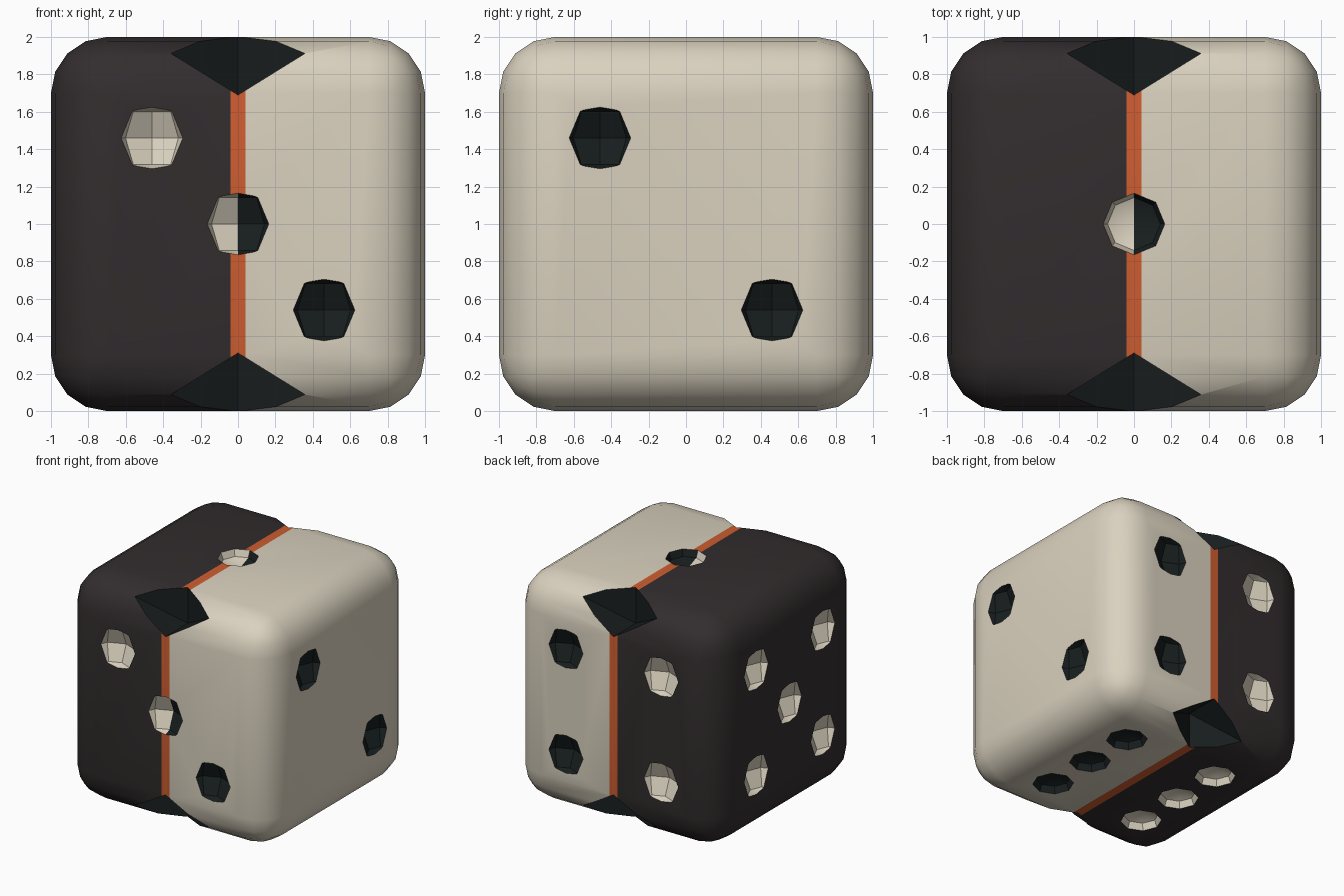
import bpy, bmesh, math
from mathutils import Matrix, Vector

if "Cube" in bpy.data.objects:
    bpy.data.objects.remove(bpy.data.objects["Cube"])

DARK, CREAM, STRIPE, INK = range(4)
mats = []
for name, col in (("dark_half", (0.032, 0.026, 0.027)), ("cream_half", (0.70, 0.64, 0.52)),
                  ("orange_band", (0.62, 0.11, 0.03)), ("ink", (0.009, 0.013, 0.013))):
    m = bpy.data.materials.new(name)
    m.diffuse_color = (*col, 1)
    m.use_nodes = True
    m.node_tree.nodes["Principled BSDF"].inputs["Base Color"].default_value = m.diffuse_color
    mats.append(m)


def make_object(name, bm):
    bmesh.ops.recalc_face_normals(bm, faces=bm.faces[:])
    me = bpy.data.meshes.new(name)
    bm.to_mesh(me)
    bm.free()
    for m in mats:
        me.materials.append(m)
    ob = bpy.data.objects.new(name, me)
    bpy.context.collection.objects.link(ob)
    return ob


# Rounded body, split by colour with a flush orange band in the middle
bm = bmesh.new()
bmesh.ops.create_cube(bm, size=2, matrix=Matrix.Translation((0, 0, 1)))
bmesh.ops.bevel(bm, geom=bm.edges[:], offset=0.3, segments=4, profile=0.5, affect='EDGES')
for x in (-0.04, 0.04):
    bmesh.ops.bisect_plane(bm, geom=bm.verts[:] + bm.edges[:] + bm.faces[:],
                           plane_co=(x, 0, 0), plane_no=(1, 0, 0))
for f in bm.faces:
    x = f.calc_center_median().x
    f.material_index = STRIPE if abs(x) < 0.04 else (CREAM if x > 0 else DARK)
body = make_object("die_body", bm)

# Pip cutters: low-poly balls floating just outside each face
A, B = 0.46, 1.085
pips = [(0, 0, B)]                                                    # top: 1
pips += [(B, -A, A), (B, A, -A)]                                      # right: 2
pips += [(-A, -B, A), (0, -B, 0), (A, -B, -A)]                        # front: 3
pips += [(x, B, z) for x in (-A, A) for z in (-A, A)]                 # back: 4
pips += [(-B, y, z) for y in (-A, A) for z in (-A, A)] + [(-B, 0, 0)]  # left: 5
pips += [(x, y, -B) for x in (-A, A) for y in (-A, 0, A)]             # bottom: 6
bm = bmesh.new()
for p in pips:
    bmesh.ops.create_uvsphere(bm, u_segments=8, v_segments=4, radius=0.2,
                              matrix=Matrix.Translation(Vector(p) + Vector((0, 0, 1))))
for f in bm.faces:
    f.material_index = INK if f.calc_center_median().x > 0 else CREAM
pip_cutter = make_object("pip_cutter", bm)

# Notch cutters: double pyramids on the four edges the band crosses
bm = bmesh.new()
W = 0.31
for sy in (-1, 1):
    for z in (0, 2):
        pts = [(-0.5, 0, 0), (0.5, 0, 0)] + [(0, a, b) for a in (-W, W) for b in (-W, W)]
        vs = [bm.verts.new((px, py + sy, pz + z)) for px, py, pz in pts]
        bmesh.ops.convex_hull(bm, input=vs)
for f in bm.faces:
    f.material_index = INK
notch_cutter = make_object("notch_cutter", bm)

# Carve, bake the result and drop the cutters
for cutter in (pip_cutter, notch_cutter):
    cutter.hide_render = True
    mod = body.modifiers.new(cutter.name, 'BOOLEAN')
    mod.operation = 'DIFFERENCE'
    mod.solver = 'EXACT'
    mod.object = cutter
bpy.context.view_layer.update()
dg = bpy.context.evaluated_depsgraph_get()
baked = bpy.data.meshes.new_from_object(body.evaluated_get(dg))
body.modifiers.clear()
body.data = baked
for cutter in (pip_cutter, notch_cutter):
    bpy.data.objects.remove(cutter)

bpy.ops.object.select_all(action='DESELECT')
body.select_set(True)
bpy.context.view_layer.objects.active = body
bpy.ops.object.shade_smooth_by_angle(angle=math.radians(30))
